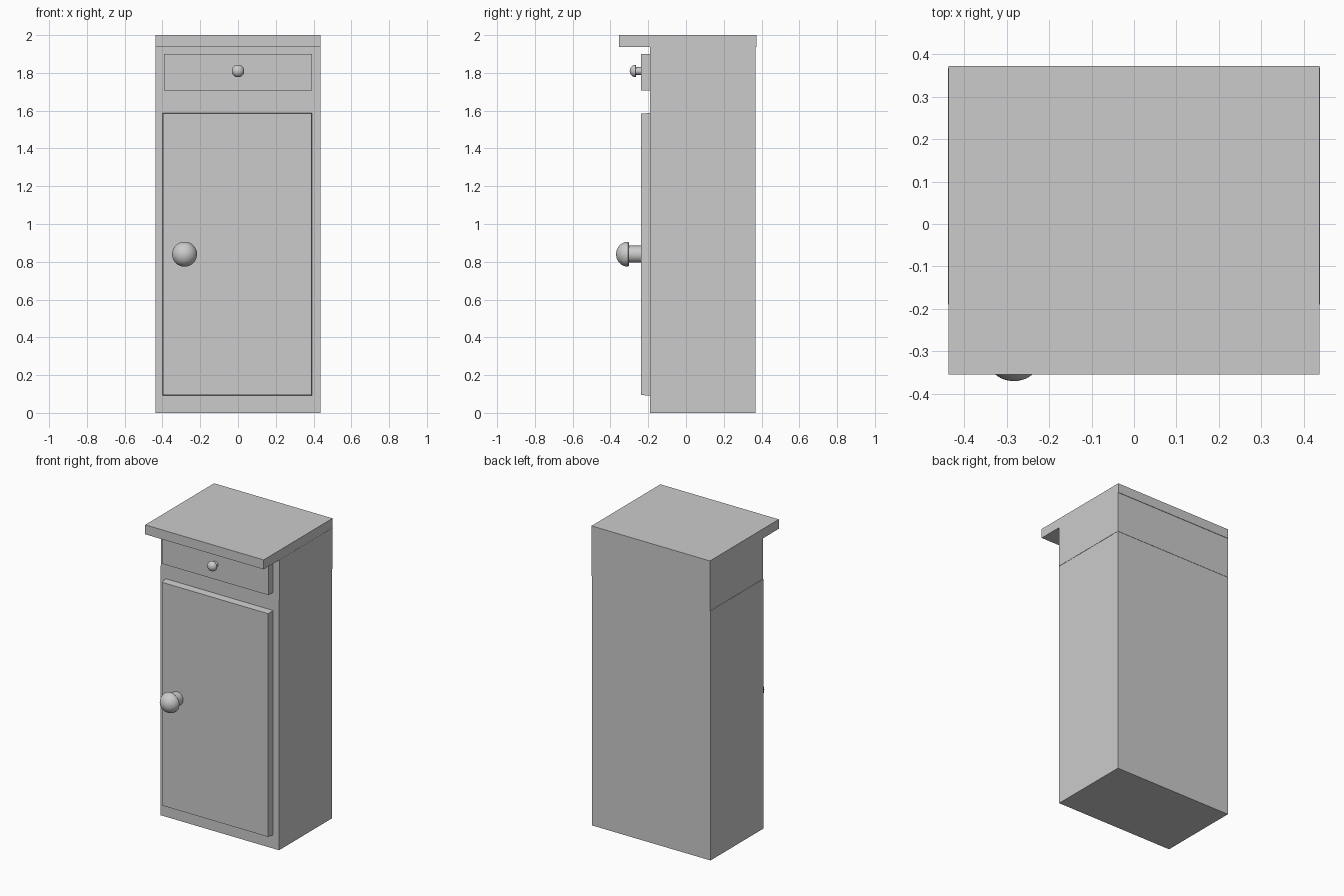
import bpy, bmesh, math
from mathutils import Matrix

if "Cube" in bpy.data.objects:
    bpy.data.objects.remove(bpy.data.objects["Cube"])


def add_object(name, bm):
    bmesh.ops.recalc_face_normals(bm, faces=bm.faces)
    mesh = bpy.data.meshes.new(name)
    bm.to_mesh(mesh)
    bm.free()
    obj = bpy.data.objects.new(name, mesh)
    bpy.context.collection.objects.link(obj)
    return obj


def box(name, x, y, z, front_inset=0.0):
    """Box from (min, max) ranges; front_inset narrows the front (-y) face."""
    bm = bmesh.new()
    bmesh.ops.create_cube(bm, size=1)
    cx = sum(x) / 2
    cz = sum(z) / 2
    for v in bm.verts:
        inset = front_inset if v.co.y < 0 else 0.0
        sx = 1 if v.co.x > 0 else -1
        sz = 1 if v.co.z > 0 else -1
        v.co = (cx + sx * ((x[1] - x[0]) / 2 - inset),
                y[0] if v.co.y < 0 else y[1],
                cz + sz * ((z[1] - z[0]) / 2 - inset))
    return add_object(name, bm)


def knob(name, x, z, y_base, y_cap, y_tip, r_stem, r_cap):
    """Stem and domed cap, turned around an axis pointing along -y."""
    profile = [(0, y_base), (r_stem, y_base), (r_stem, y_cap),
               (r_cap * 0.95, y_cap)]
    steps = 10
    for i in range(steps + 1):
        a = math.pi / 2 * i / steps
        depth = y_cap - 0.08 * r_cap - y_tip
        profile.append((r_cap * math.cos(a),
                        y_cap - 0.08 * r_cap - depth * math.sin(a)))
    bm = bmesh.new()
    verts = [bm.verts.new((r, y, 0)) for r, y in profile]
    edges = [bm.edges.new(pair) for pair in zip(verts, verts[1:])]
    bmesh.ops.spin(bm, geom=verts + edges, cent=(0, 0, 0), axis=(0, 1, 0),
                   angle=2 * math.pi, steps=32, use_merge=True)
    bmesh.ops.remove_doubles(bm, verts=bm.verts, dist=1e-5)
    bmesh.ops.transform(bm, matrix=Matrix.Translation((x, 0, z)), verts=bm.verts)
    obj = add_object(name, bm)
    bpy.ops.object.select_all(action='DESELECT')
    obj.select_set(True)
    bpy.context.view_layer.objects.active = obj
    bpy.ops.object.shade_smooth_by_angle(angle=math.radians(35))
    return obj


# Carcass: lower cupboard, drawer housing and overhanging top
box("cupboard_body", (-0.438, 0.436), (-0.19, 0.367), (0, 1.665))
box("drawer_housing", (-0.436, 0.438), (-0.19, 0.369), (1.665, 1.937))
box("cabinet_top", (-0.437, 0.437), (-0.354, 0.372), (1.937, 2.0))

# Fronts
box("door", (-0.40, 0.393), (-0.238, -0.19), (0.091, 1.588), front_inset=0.004)
box("drawer_front", (-0.392, 0.391), (-0.238, -0.19), (1.708, 1.90))

# Knobs
knob("door_knob", -0.283, 0.84, -0.236, -0.303, -0.37, 0.045, 0.066)
knob("drawer_knob", 0.0, 1.81, -0.236, -0.265, -0.298, 0.02, 0.033)
